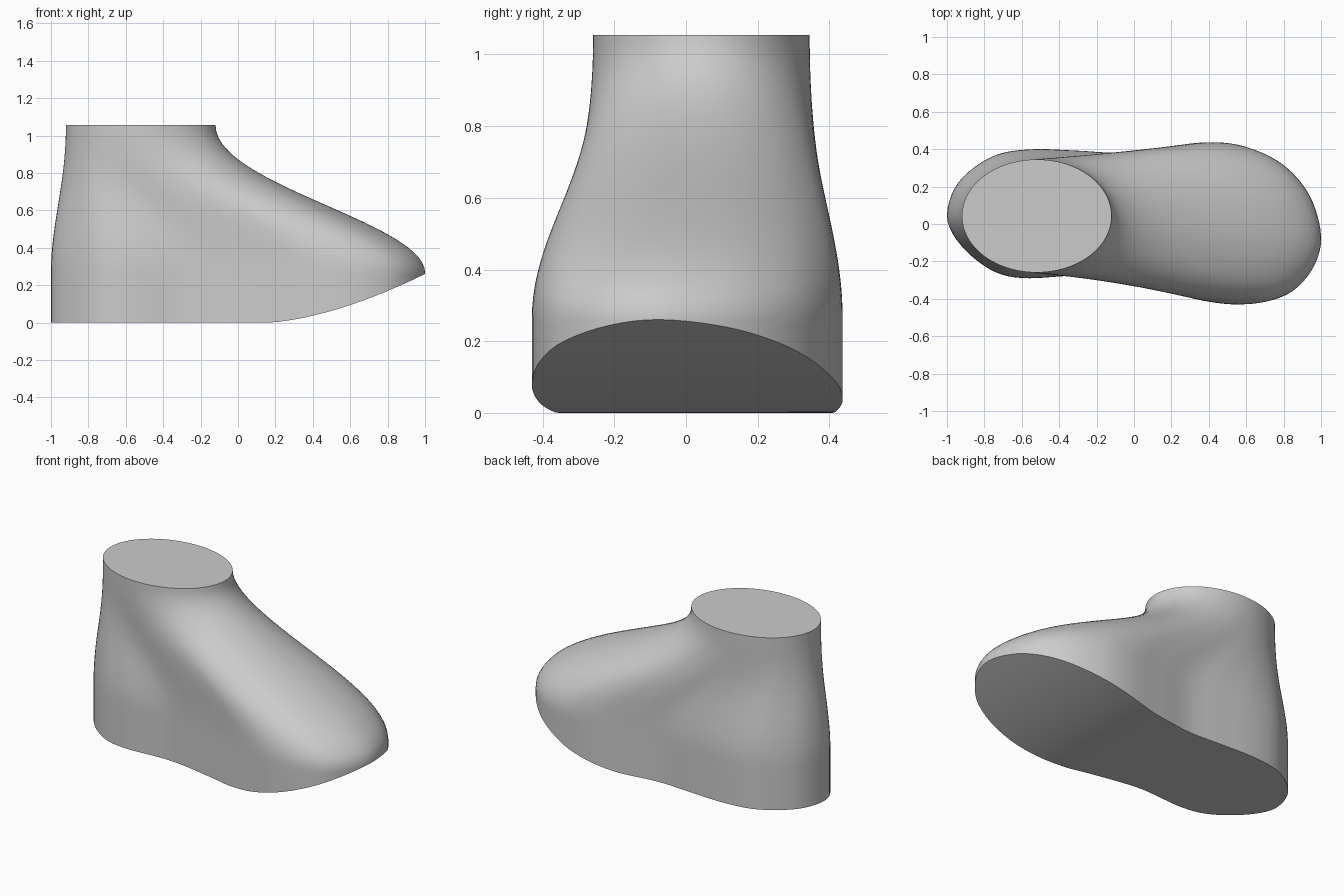
import bpy, bmesh, math
from mathutils import Vector

if "Cube" in bpy.data.objects:
    bpy.data.objects.remove(bpy.data.objects["Cube"], do_unlink=True)

SEGMENTS = 128
WALL_ROWS, LOFT_ROWS = 4, 28
WALL_TOP, ANKLE_TOP = 0.265, 1.055

# Sole outline, from heel along the +y side to the toe and back
OUTLINE = [(-1, .05), (-.96, .19), (-.865, .295), (-.72, .375), (-.53, .4),
           (-.3, .392), (-.08, .382), (.15, .41), (.4, .437), (.6, .412),
           (.8, .315), (.94, .15), (1, -.06), (.965, -.22), (.86, -.35),
           (.72, -.412), (.55, -.43), (.38, -.412), (.2, -.368), (0, -.322),
           (-.28, -.278), (-.57, -.29), (-.73, -.262), (-.865, -.175), (-.965, -.06)]


def smooth_loop(points, steps=24):
    """Closed Catmull-Rom curve through the points."""
    pts, n, out = [Vector(p) for p in points], len(points), []
    for i in range(n):
        a, b, c, d = (pts[(i + k) % n] for k in (-1, 0, 1, 2))
        for s in range(steps):
            t = s / steps
            out.append(0.5 * (2 * b + (c - a) * t + (2 * a - 5 * b + 4 * c - d) * t * t
                              + (3 * b - a - 3 * c + d) * t ** 3))
    return out


def resample(loop, count):
    """Evenly spaced points along a closed loop."""
    closed = loop + [loop[0]]
    total = sum((q - p).length for p, q in zip(closed, closed[1:]))
    out, travelled = [], 0.0
    for p, q in zip(closed, closed[1:]):
        step = (q - p).length
        while len(out) < count and len(out) * total / count < travelled + step:
            out.append(p.lerp(q, (len(out) * total / count - travelled) / step))
        travelled += step
    return out


def sole_height(x):
    """Flat under the heel and arch, lifting towards the toe."""
    return 0.26 * (max(0, x - 0.15) / 0.85) ** 1.6


def bezier(a, b, c, d, t):
    u = 1 - t
    return a * u ** 3 + 3 * b * u * u * t + 3 * c * u * t * t + d * t ** 3


sole = resample(smooth_loop(OUTLINE), SEGMENTS)
oval = [Vector((-.52 - .4 * math.cos(a), .043 + .302 * math.sin(a)))
        for a in (math.tau * i / 720 for i in range(720))]
ankle = resample(oval, SEGMENTS)

bm = bmesh.new()
rows = []

# Upright side wall
for r in range(WALL_ROWS):
    t = r / WALL_ROWS
    rows.append([bm.verts.new((p.x, p.y, sole_height(p.x) * (1 - t) + WALL_TOP * t))
                 for p in sole])

# Upper, swept from the wall to the ankle opening
for r in range(LOFT_ROWS + 1):
    t = r / LOFT_ROWS
    z = bezier(WALL_TOP, WALL_TOP + .27, ANKLE_TOP - .32, ANKLE_TOP, t)
    rows.append([bm.verts.new((*bezier(p, p, q, q, t), z)) for p, q in zip(sole, ankle)])

for low, high in zip(rows, rows[1:]):
    for i in range(SEGMENTS):
        j = (i + 1) % SEGMENTS
        bm.faces.new((low[i], low[j], high[j], high[i]))

# Flat ankle cap
bm.faces.new(rows[-1])

# Sole, strips running across from side to side
base = rows[0]
for i in range(SEGMENTS // 2):
    strip = [base[i], base[i + 1], base[SEGMENTS - i - 1], base[-i]]
    bm.faces.new(list(dict.fromkeys(strip)))

bmesh.ops.recalc_face_normals(bm, faces=bm.faces)
mesh = bpy.data.meshes.new("foot_form")
bm.to_mesh(mesh)
bm.free()
foot = bpy.data.objects.new("foot_form", mesh)
bpy.context.collection.objects.link(foot)

grey = bpy.data.materials.new("light_grey")
grey.use_nodes = True
grey.diffuse_color = (0.6, 0.6, 0.6, 1)
grey.node_tree.nodes["Principled BSDF"].inputs["Base Color"].default_value = (0.6, 0.6, 0.6, 1)
mesh.materials.append(grey)

bpy.ops.object.select_all(action='DESELECT')
foot.select_set(True)
bpy.context.view_layer.objects.active = foot
bpy.ops.object.shade_smooth_by_angle(angle=math.radians(40))
